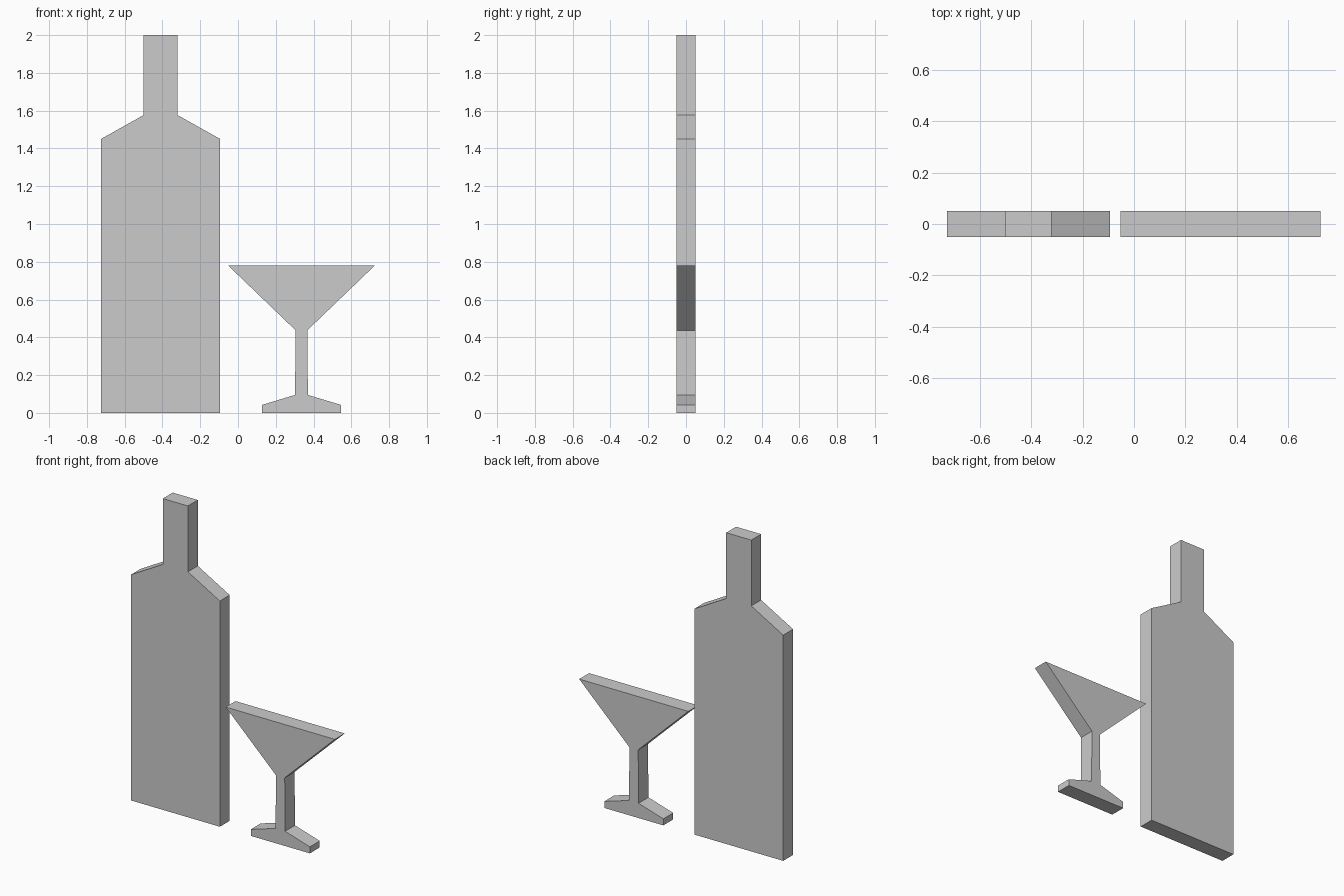
import bpy
import bmesh

if "Cube" in bpy.data.objects:
    bpy.data.objects.remove(bpy.data.objects["Cube"])

DEPTH = 0.1


def flat_cutout(name, centre_x, half_profile):
    """Mirror a half outline (half width, z), bottom to top, and extrude it along y."""
    right = [(centre_x + w, z) for w, z in half_profile]
    left = [(centre_x - w, z) for w, z in reversed(half_profile)]
    bm = bmesh.new()
    face = bm.faces.new([bm.verts.new((x, -DEPTH / 2, z)) for x, z in right + left])
    result = bmesh.ops.extrude_face_region(bm, geom=[face], use_keep_orig=True)
    verts = [v for v in result["geom"] if isinstance(v, bmesh.types.BMVert)]
    bmesh.ops.translate(bm, verts=verts, vec=(0, DEPTH, 0))
    bmesh.ops.recalc_face_normals(bm, faces=bm.faces)
    mesh = bpy.data.meshes.new(name)
    bm.to_mesh(mesh)
    bm.free()
    obj = bpy.data.objects.new(name, mesh)
    bpy.context.collection.objects.link(obj)
    return obj


# Bottle: body, sloped shoulders, neck
flat_cutout("bottle", -0.41, [(0.316, 0), (0.316, 1.45), (0.089, 1.577), (0.089, 2.0)])

# Cocktail glass: foot, stem, flared bowl
flat_cutout("cocktail_glass", 0.336, [(0.21, 0), (0.21, 0.042), (0.034, 0.095),
                                      (0.031, 0.437), (0.388, 0.78)])
